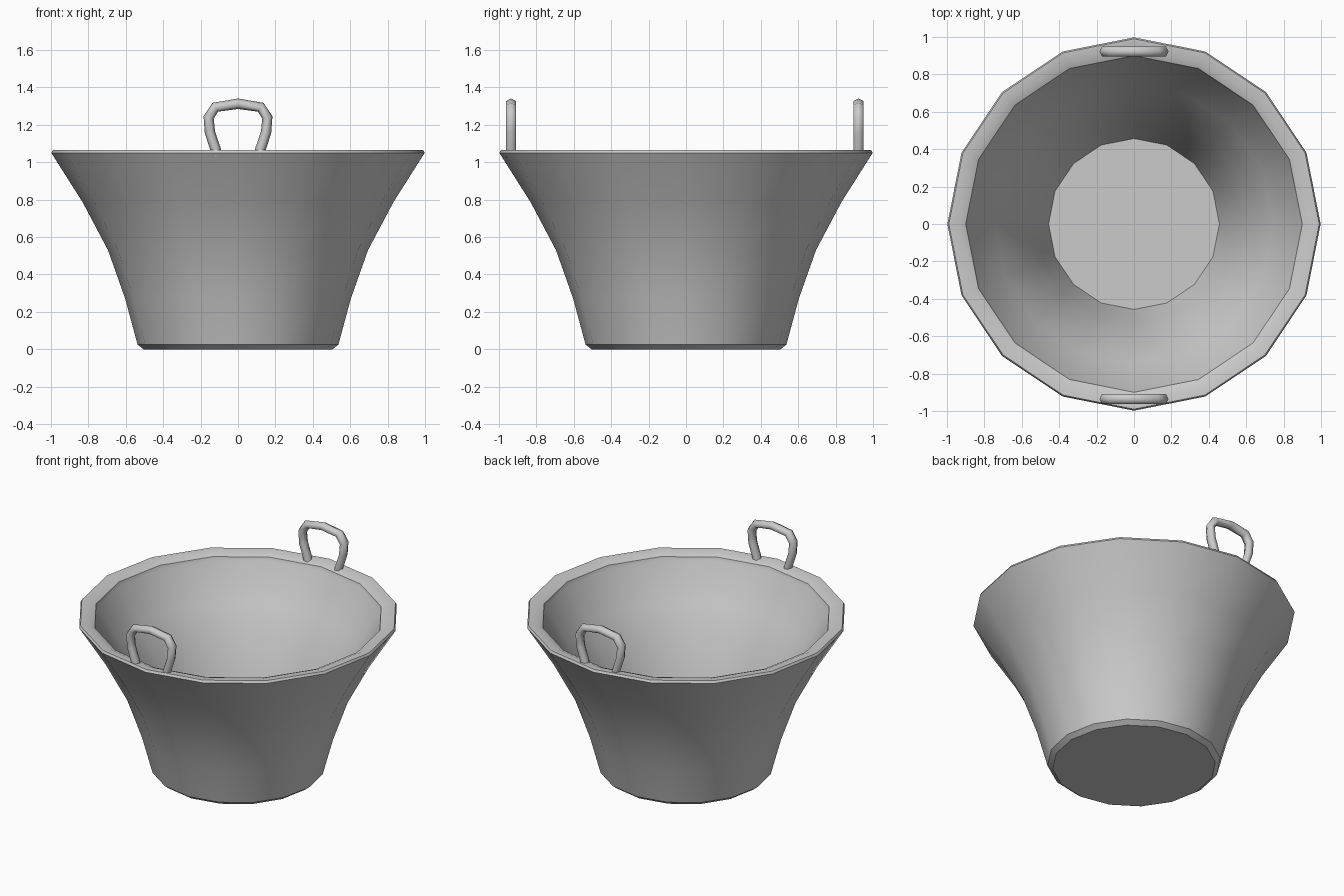
import bpy, bmesh
from math import cos, sin, pi, radians
from mathutils import Vector

if "Cube" in bpy.data.objects:
    bpy.data.objects.remove(bpy.data.objects["Cube"])


def finish(name, bm, angle):
    bmesh.ops.recalc_face_normals(bm, faces=bm.faces)
    mesh = bpy.data.meshes.new(name)
    bm.to_mesh(mesh)
    bm.free()
    obj = bpy.data.objects.new(name, mesh)
    bpy.context.collection.objects.link(obj)
    bpy.ops.object.select_all(action='DESELECT')
    obj.select_set(True)
    bpy.context.view_layer.objects.active = obj
    bpy.ops.object.shade_smooth_by_angle(angle=radians(angle))
    return obj


def skin(name, rings, angle):
    """Bridge consecutive rings of points and cap both ends."""
    bm = bmesh.new()
    loops = [[bm.verts.new(p) for p in ring] for ring in rings]
    n = len(loops[0])
    for a, b in zip(loops, loops[1:]):
        for i in range(n):
            j = (i + 1) % n
            bm.faces.new((a[i], a[j], b[j], b[i]))
    bm.faces.new(loops[0])
    bm.faces.new(loops[-1])
    return finish(name, bm, angle)


# Flared tub: outside wall, rim with sloped inner lip, inside wall, floor
SIDES = 16
profile = [(0.505, 0), (0.537, 0.025), (0.603, 0.27), (0.695, 0.53),
           (0.83, 0.785), (0.998, 1.05), (0.99, 1.065), (0.94, 1.062),
           (0.90, 1.045), (0.893, 1.02), (0.745, 0.80), (0.617, 0.56),
           (0.525, 0.30), (0.457, 0.07)]
skin("tub", [[(r * cos(2 * pi * i / SIDES), r * sin(2 * pi * i / SIDES), z)
              for i in range(SIDES)] for r, z in profile], 30)


# Loop handles: smooth six-sided tube with mitred corners
half = [(0.112, 1.03), (0.12, 1.07), (0.15, 1.16), (0.157, 1.24), (0.122, 1.294)]
path = [Vector(p) for p in half + [(0, 1.313)] + [(-x, z) for x, z in reversed(half)]]


def handle(name, y, radius=0.028, sides=6):
    rings = []
    for k, p in enumerate(path):
        before = (p - path[k - 1]).normalized() if k else (path[1] - p).normalized()
        after = (path[k + 1] - p).normalized() if k < len(path) - 1 else before
        tangent = (before + after).normalized()
        normal = Vector((tangent.y, -tangent.x))
        rings.append([(p.x + normal.x * radius * cos(2 * pi * i / sides),
                       y + 1.12 * radius * sin(2 * pi * i / sides),
                       p.y + normal.y * radius * cos(2 * pi * i / sides))
                      for i in range(sides)])
    return skin(name, rings, 75)


handle("front_handle", -0.935)
handle("back_handle", 0.922)
